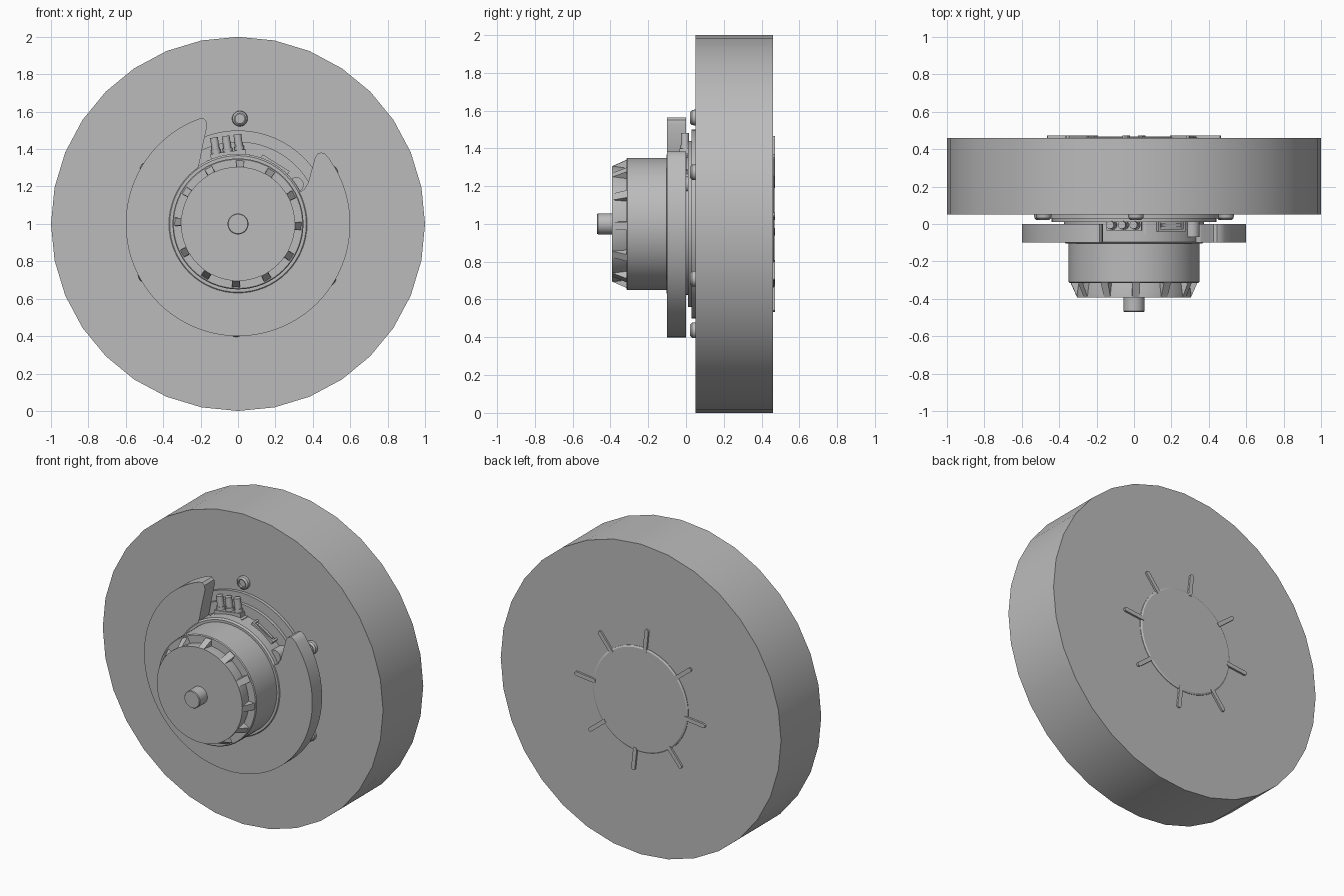
import bpy, bmesh
from math import sin, cos, pi, radians
from mathutils import Matrix, Vector

if "Cube" in bpy.data.objects:
    bpy.data.objects.remove(bpy.data.objects["Cube"])

AXLE = 1.0  # height of the wheel axis

grey = bpy.data.materials.new("plain grey")
grey.use_nodes = True
grey.diffuse_color = (0.5, 0.5, 0.5, 1)
grey.node_tree.nodes["Principled BSDF"].inputs["Base Color"].default_value = (0.5, 0.5, 0.5, 1)


def finish(name, bm, smooth=True):
    bmesh.ops.recalc_face_normals(bm, faces=bm.faces)
    mesh = bpy.data.meshes.new(name)
    bm.to_mesh(mesh)
    bm.free()
    mesh.materials.append(grey)
    ob = bpy.data.objects.new(name, mesh)
    bpy.context.collection.objects.link(ob)
    if smooth:
        bpy.ops.object.select_all(action='DESELECT')
        ob.select_set(True)
        bpy.context.view_layer.objects.active = ob
        bpy.ops.object.shade_smooth_by_angle(angle=radians(30))
    return ob


def polar(r, degrees, y=0):
    a = radians(degrees)
    return Vector((r * cos(a), y, AXLE + r * sin(a)))


def lathe(name, profile, sides=48, centre=Vector((0, 0, AXLE))):
    """Turned solid about the y axis; profile runs front to back as (radius, y)."""
    bm = bmesh.new()
    rings = []
    for r, y in profile:
        rings.append([bm.verts.new(centre + Vector((r * cos(2 * pi * i / sides), y, r * sin(2 * pi * i / sides))))
                      for i in range(sides)])
    for a, b in zip(rings, rings[1:]):
        for i in range(sides):
            j = (i + 1) % sides
            bm.faces.new((a[i], a[j], b[j], b[i]))
    bm.faces.new(rings[0])
    bm.faces.new(rings[-1])
    return finish(name, bm)


def extrude_y(name, points, y0, y1):
    bm = bmesh.new()
    face = bm.faces.new([bm.verts.new((x, y0, z)) for x, z in points])
    new = bmesh.ops.extrude_face_region(bm, geom=[face])["geom"]
    bmesh.ops.translate(bm, vec=(0, y1 - y0, 0), verts=[v for v in new if isinstance(v, bmesh.types.BMVert)])
    return finish(name, bm)


def radial_box(name, angle, r0, r1, y0, y1, width, shift=0):
    """Box pointing outward from the axle at an angle, shifted sideways."""
    bm = bmesh.new()
    size = Matrix.Diagonal((r1 - r0, y1 - y0, width, 1))
    place = Matrix.Translation(((r0 + r1) / 2, (y0 + y1) / 2, shift))
    turn = Matrix.Translation((0, 0, AXLE)) @ Matrix.Rotation(-radians(angle), 4, 'Y')
    bmesh.ops.create_cube(bm, size=1, matrix=turn @ place @ size)
    return finish(name, bm, False)


# Wheel and its hub cap with spokes on the back
lathe("wheel", [(1, 0.05), (1, 0.46)], 32)
lathe("hub_cap", [(0.34, 0.45), (0.34, 0.463), (0.33, 0.469)])
for i in range(8):
    angle = 6 + i * 45
    radial_box("hub_spoke", angle, 0.32, 0.455, 0.45, 0.472, 0.026)
    lathe("hub_spoke_end", [(0.013, 0.45), (0.013, 0.472)], 12, polar(0.455, angle))

# Mounting disc and screws
lathe("mounting_disc", [(0.5, 0.03), (0.5, 0.06)], 64)
lathe("inner_disc", [(0.44, 0.01), (0.44, 0.04)], 64)
for i in range(6):
    lathe("screw_head", [(0.024, 0.036), (0.024, 0.022), (0.03, 0.022), (0.04, 0.032), (0.043, 0.06)],
          20, polar(0.563, 89 + i * 60))

# Crescent guard with two horns
arc = [polar(0.6, 110 + i * 4) for i in range(71)]
guard = [(p.x, p.z) for p in arc]
guard += [(0.485, 1.353), (0.465, 1.375), (0.445, 1.382), (0.425, 1.375), (0.412, 1.355),
          (0.375, 1.22), (0.355, 1.185), (0.31, 1.16), (0, 1), (-0.22, 1.28),
          (-0.205, 1.33), (-0.192, 1.40), (-0.165, 1.525), (-0.17, 1.55), (-0.185, 1.564)]
extrude_y("crescent_guard", guard, -0.1, 0.0)

# Motor base, can, ribbed cap and shaft
lathe("motor_base", [(0.365, -0.104), (0.375, -0.095), (0.375, 0.03)], 64)
lathe("motor_can", [(0.345, -0.315), (0.35, -0.31), (0.35, -0.09)], 64)
lathe("motor_cap", [(0.305, -0.392), (0.305, -0.37), (0.295, -0.30)], 64)
lathe("shaft", [(0.052, -0.47), (0.056, -0.465), (0.056, -0.38)], 32)
for i in range(12):
    rib = radial_box("cap_rib", -2 + i * 30, 0.28, 0.345, -0.39, -0.3, 0.044)
    # Slope the outer front edge of each rib
    for v in rib.data.vertices:
        out = Vector((v.co.x, 0, v.co.z - AXLE))
        if v.co.y < -0.35 and out.length > 0.32:
            v.co -= out.normalized() * 0.04

# Three-pin plug
radial_box("plug_base", 98, 0.32, 0.36, -0.05, 0.035, 0.23)
radial_box("plug_block", 98, 0.35, 0.39, -0.035, 0.03, 0.19)
for shift in (-0.063, 0, 0.063):
    bm = bmesh.new()
    turn = Matrix.Translation((0, 0, AXLE)) @ Matrix.Rotation(-radians(98), 4, 'Y')
    for r, start, end in ((0.026, 0.38, 0.41), (0.021, 0.40, 0.475)):
        place = Matrix.Translation(((start + end) / 2, -0.005, shift)) @ Matrix.Rotation(pi / 2, 4, 'Y')
        bmesh.ops.create_cone(bm, cap_ends=True, segments=20, radius1=r, radius2=r,
                              depth=end - start, matrix=turn @ place)
    finish("plug_pin", bm)

# Flat socket on the base: frame bars around a contact strip
for y in (-0.04, 0.02):
    radial_box("socket_bar", 58, 0.33, 0.385, y, y + 0.012, 0.17)
for shift in (-0.079, 0.079):
    radial_box("socket_side", 58, 0.33, 0.385, -0.04, 0.032, 0.012, shift)
radial_box("socket_contacts", 58, 0.33, 0.38, -0.015, 0.003, 0.12)

# Rounded cable tab beside the right horn
lathe("cable_tab", [(0.04, -0.07), (0.04, 0.02)], 24, polar(0.375, 34))
